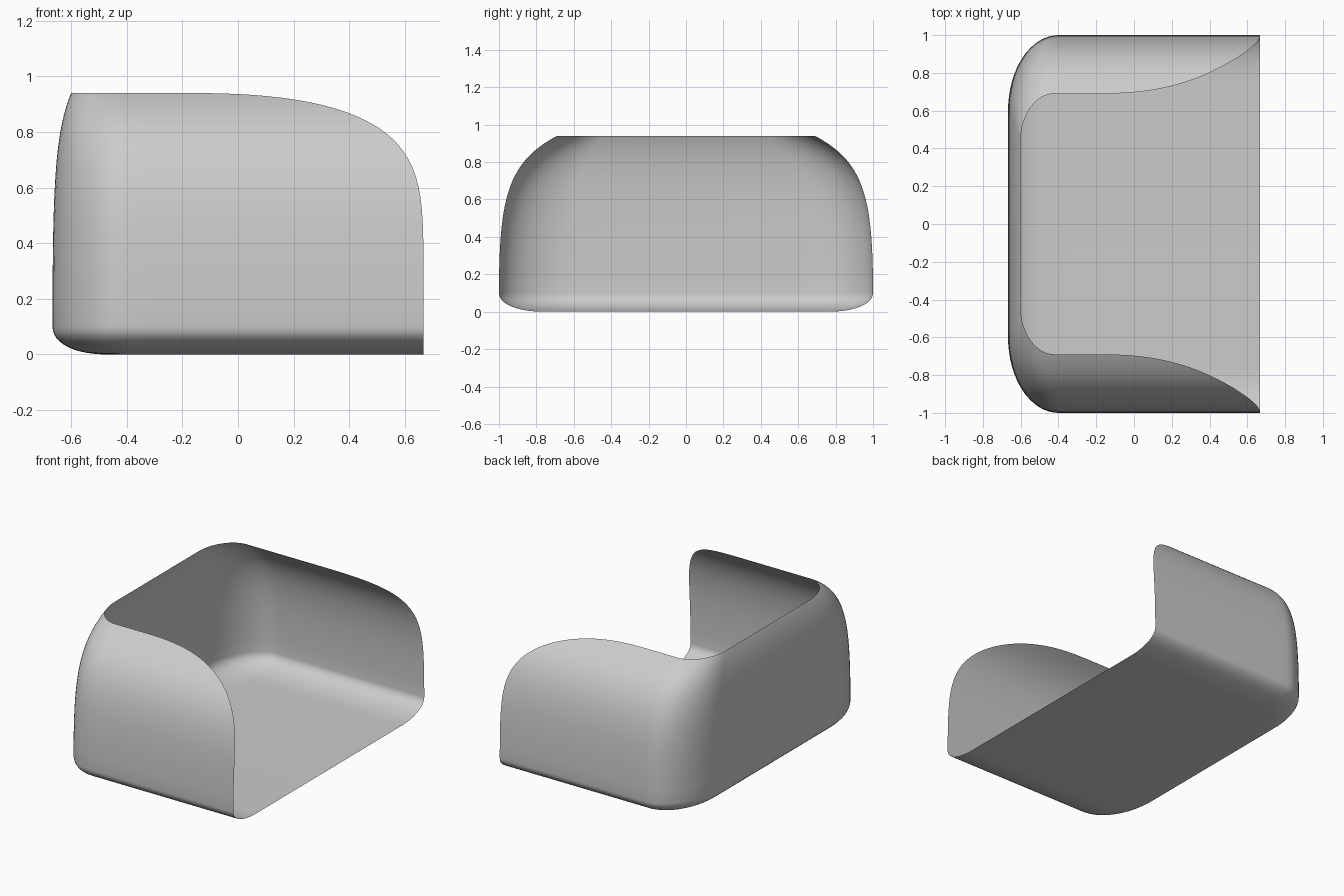
import bpy
import bmesh
from math import cos, sin, pi, radians

default_cube = bpy.data.objects.get("Cube")
if default_cube:
    bpy.data.objects.remove(default_cube, do_unlink=True)

FRONT = 0.667       # position of the open end
LOWER_STEPS = 12
UPPER_STEPS = 40
WALL_STEPS = 14
CORNER_STEPS = 16


def bezier(points, t):
    """Point on a cubic curve, for any number of coordinates."""
    s = 1 - t
    weights = (s ** 3, 3 * s * s * t, 3 * s * t * t, t ** 3)
    return [sum(w * c for w, c in zip(weights, axis)) for axis in zip(*points)]


def open_end(z):
    """Where the side walls stop: upright low down, sweeping back at the top."""
    height = min(1, max(0, (z - 0.2) / 0.74))
    return -0.2 + (FRONT + 0.2) * max(0, 1 - height ** 4.9) ** 0.4


def outline(half_x, half_y, z, radius_x, radius_y):
    """U-shaped level line running along one side, round the back and return."""
    centre_x, centre_y = radius_x - half_x, half_y - radius_y
    start = open_end(z)
    half = []
    for i in range(WALL_STEPS):
        x = start + (centre_x - start) * i / WALL_STEPS
        half.append((x, -half_y, z))
    for i in range(CORNER_STEPS + 1):
        a = pi / 2 * i / CORNER_STEPS
        half.append((centre_x - radius_x * sin(a),
                     -centre_y - radius_y * cos(a), z))
    return half + [(x, -y, z) for x, y, z in reversed(half)]


# Wall profiles: half depth in x, half width in y, height, corner radii
lower = [(0.47, 0.76, 0, 0.08, 0.18),
         (0.59, 0.9, 0, 0.19, 0.3),
         (FRONT, 1, 0.04, 0.267, 0.4),
         (FRONT, 1, 0.1, 0.267, 0.4)]
upper = [(FRONT, 1, 0.1, 0.267, 0.4),
         (FRONT, 1, 0.62, 0.267, 0.4),
         (0.657, 0.95, 0.8, 0.25, 0.38),
         (0.6, 0.69, 0.94, 0.18, 0.25)]

levels = [bezier(lower, i / LOWER_STEPS) for i in range(LOWER_STEPS)]
levels += [bezier(upper, 1 - (1 - i / UPPER_STEPS) ** 2.5)
           for i in range(UPPER_STEPS + 1)]

# Walls: skin the stacked level lines
bm = bmesh.new()
rows = [[bm.verts.new(p) for p in outline(*level)] for level in levels]
for below, above in zip(rows, rows[1:]):
    for i in range(len(below) - 1):
        bm.faces.new((below[i], below[i + 1], above[i + 1], above[i]))

# Floor: strips joining the two sides of the lowest line
base = rows[0]
for i in range(len(base) // 2 - 1):
    bm.faces.new((base[i], base[-1 - i], base[-2 - i], base[i + 1]))

bmesh.ops.recalc_face_normals(bm, faces=bm.faces)
mesh = bpy.data.meshes.new("open_shell")
bm.to_mesh(mesh)
bm.free()

shell = bpy.data.objects.new("open_shell", mesh)
bpy.context.collection.objects.link(shell)

# Plain light grey
grey = bpy.data.materials.new("light_grey")
grey.use_nodes = True
colour = (0.6, 0.6, 0.6, 1)
grey.diffuse_color = colour
grey.node_tree.nodes["Principled BSDF"].inputs["Base Color"].default_value = colour
mesh.materials.append(grey)

bpy.ops.object.select_all(action='DESELECT')
shell.select_set(True)
bpy.context.view_layer.objects.active = shell
bpy.ops.object.shade_smooth_by_angle(angle=radians(40))
